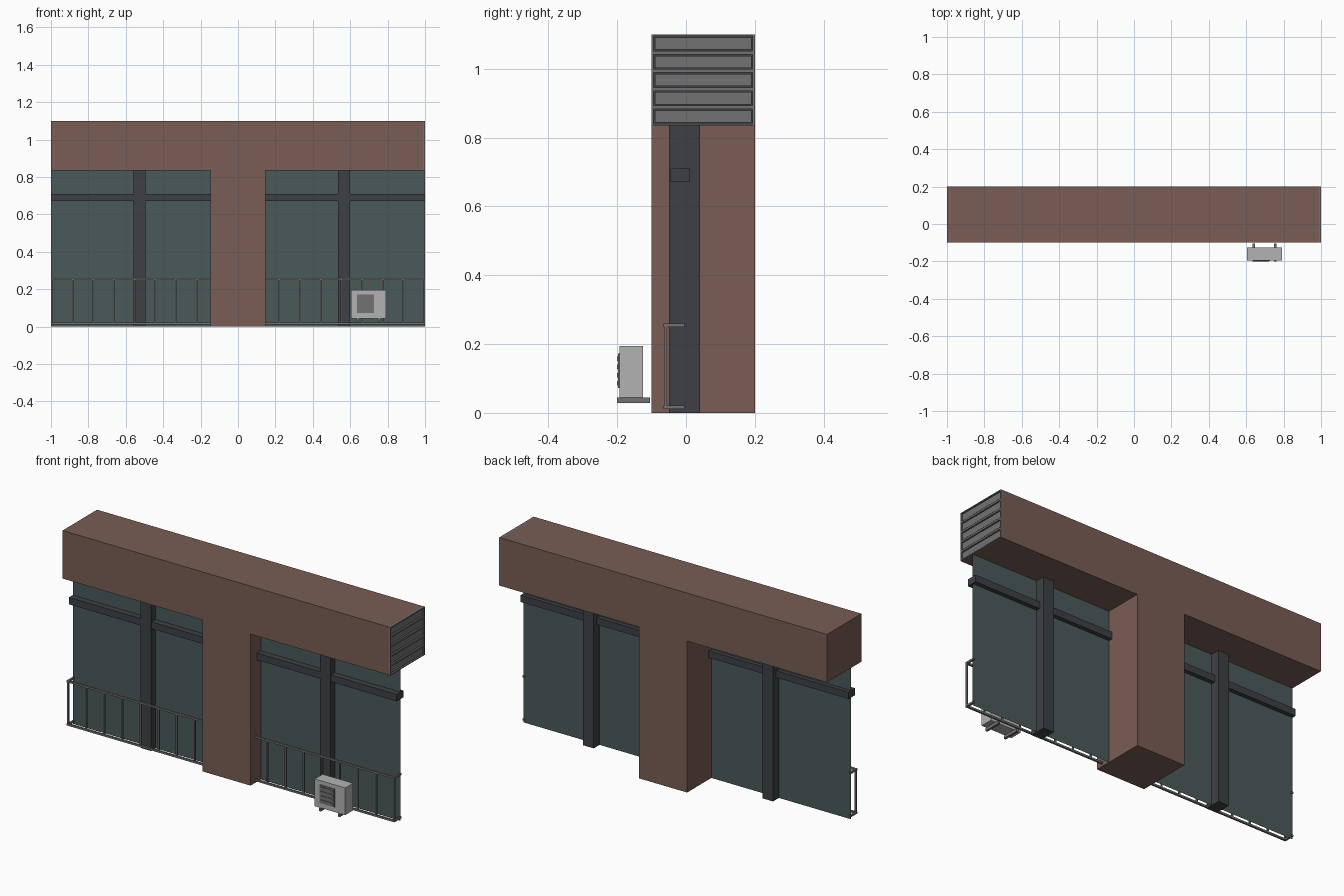
import bpy, bmesh
from mathutils import Matrix, Vector

if "Cube" in bpy.data.objects:
    bpy.data.objects.remove(bpy.data.objects["Cube"])


def material(name, rgb):
    m = bpy.data.materials.new(name)
    m.diffuse_color = (*rgb, 1)
    m.use_nodes = True
    m.node_tree.nodes["Principled BSDF"].inputs["Base Color"].default_value = m.diffuse_color
    return m


BROWN = material("brown_wall", (0.19, 0.11, 0.09))
GLASS = material("dark_glass", (0.07, 0.10, 0.10))
DARK = material("dark_frame", (0.048, 0.051, 0.06))
METAL = material("grey_metal", (0.17, 0.17, 0.17))
LIGHT = material("light_casing", (0.45, 0.45, 0.45))


def finish(name, bm, mat):
    bmesh.ops.recalc_face_normals(bm, faces=bm.faces)
    me = bpy.data.meshes.new(name)
    bm.to_mesh(me)
    bm.free()
    me.materials.append(mat)
    ob = bpy.data.objects.new(name, me)
    bpy.context.collection.objects.link(ob)
    return ob


def boxes(name, mat, *ranges):
    """One object from boxes given as (x0, x1, y0, y1, z0, z1)."""
    bm = bmesh.new()
    for x0, x1, y0, y1, z0, z1 in ranges:
        centre = Vector((x0 + x1, y0 + y1, z0 + z1)) / 2
        size = (abs(x1 - x0), y1 - y0, z1 - z0)
        bmesh.ops.create_cube(bm, size=1, matrix=Matrix.Translation(centre)
                              @ Matrix.Diagonal((*size, 1)))
    return finish(name, bm, mat)


P = 0.147      # half width of the pillar
H = 0.835      # underside of the header
TOP = 1.1

# T-shaped wall: pillar and header in one extruded profile
bm = bmesh.new()
profile = [(-P, 0), (P, 0), (P, H), (0.99, H), (0.99, TOP), (-1, TOP), (-1, H), (-P, H)]
face = bm.faces.new([bm.verts.new((x, -0.1, z)) for x, z in profile])
ext = bmesh.ops.extrude_face_region(bm, geom=[face])
bmesh.ops.translate(bm, vec=(0, 0.3, 0),
                    verts=[v for v in ext["geom"] if isinstance(v, bmesh.types.BMVert)])
finish("wall", bm, BROWN)

# Vent on the right end of the header: frame bars with raised slats
pitch = (TOP - H) / 5
bars = [(0.99, 1, -0.1, -0.094, H, TOP), (0.99, 1, 0.194, 0.2, H, TOP)]
slats = []
for i in range(6):
    z = H + i * pitch
    bars.append((0.99, 1, -0.094, 0.194, max(H, z - 0.005), min(TOP, z + 0.005)))
    if i < 5:
        slats.append((0.99, 0.996, -0.090, 0.190, z + 0.009, z + pitch - 0.009))
boxes("vent_frame", METAL, *bars)
boxes("vent_slats", METAL, *slats)
boxes("vent_backing", DARK, (0.9895, 0.991, -0.095, 0.195, H + 0.003, TOP - 0.003))

# Window bays and railings on both sides of the pillar
for side, s, mullion_x in (("left", -1, -0.527), ("right", 1, 0.567)):
    x0, x1 = sorted((s * P, s))
    # glass pane as a single sheet
    bm = bmesh.new()
    bm.faces.new([bm.verts.new(c) for c in
                  ((x0, -0.011, 0), (x1, -0.011, 0), (x1, -0.011, H), (x0, -0.011, H))])
    finish(side + "_glass", bm, GLASS)
    boxes(side + "_mullion", DARK, (mullion_x - 0.032, mullion_x + 0.032, -0.05, 0.04, 0, H))
    boxes(side + "_transom", DARK, (x0, x1, -0.045, 0.012, 0.672, 0.71))
    # rails with a return to the glass at the outer end
    rails = []
    for z in (0.012, 0.25):
        rails.append((x0, x1, -0.065, -0.055, z, z + 0.01))
        a, b = sorted((s, s * 0.99))
        rails.append((a, b, -0.055, -0.005, z, z + 0.01))
    boxes(side + "_rails", METAL, *rails)
    # balusters
    posts = []
    for k in range(8):
        x = s * (0.995 - k * 0.1105)
        posts.append((x - 0.004, x + 0.004, -0.063, -0.055, 0.022, 0.25))
    boxes(side + "_balusters", METAL, *posts)

# Air conditioning unit: casing, feet, front grille
boxes("cooler_casing", LIGHT, (0.604, 0.79, -0.194, -0.125, 0.045, 0.195))
boxes("cooler_feet", METAL, *[(x - 0.006, x + 0.006, -0.2, -0.104, 0.029, 0.045)
                              for x in (0.64, 0.755)])
boxes("cooler_grille_panel", METAL, (0.636, 0.727, -0.197, -0.193, 0.072, 0.173))
boxes("cooler_grille_slats", METAL, *[(0.642, 0.721, -0.2, -0.196, z, z + 0.013)
                                      for z in (0.079, 0.103, 0.127, 0.151)])
